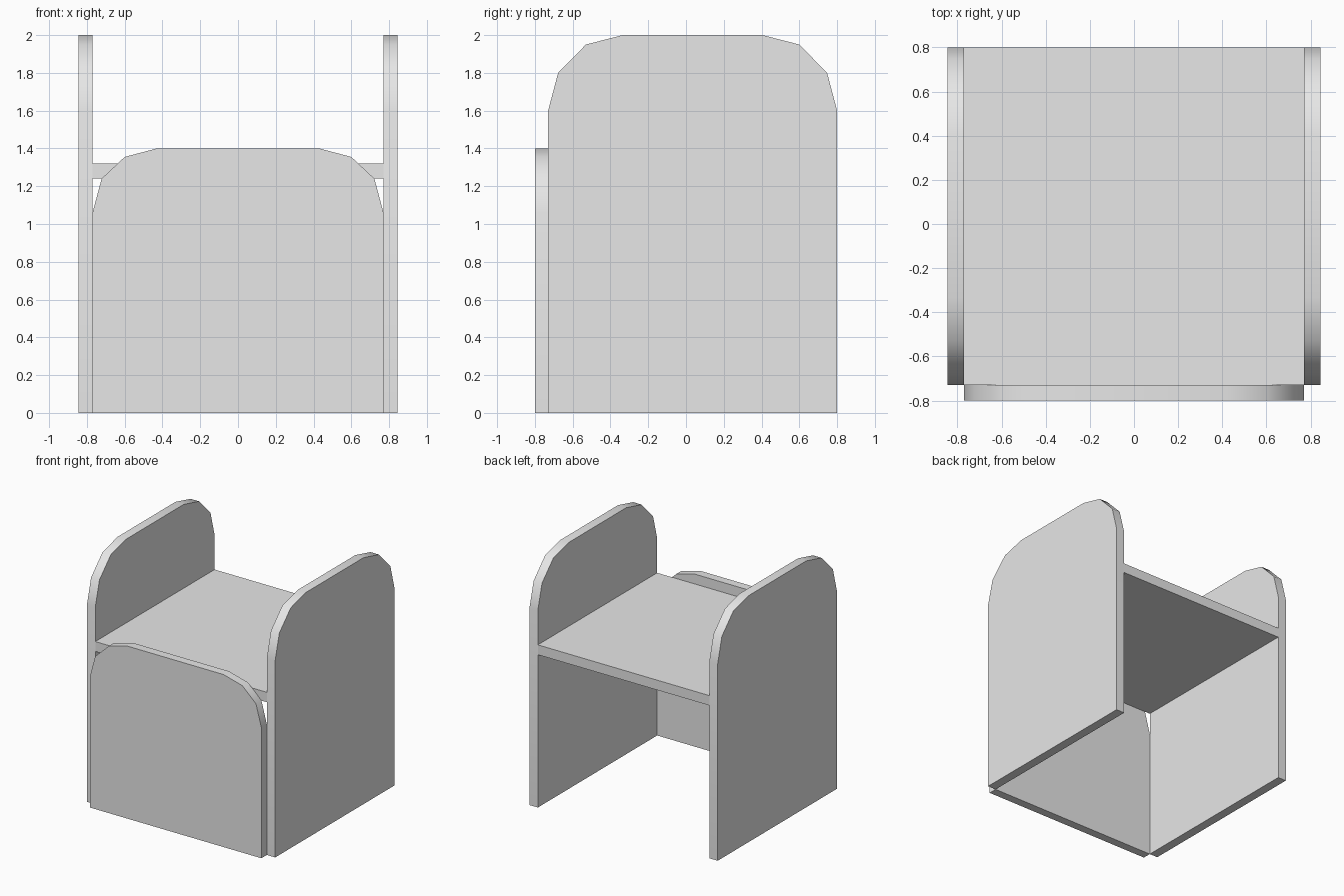
import bpy, bmesh, math
from mathutils import Vector

cube = bpy.data.objects.get("Cube")
if cube:
    bpy.data.objects.remove(cube, do_unlink=True)

GREY = (0.8, 0.8, 0.8, 1.0)
mat = bpy.data.materials.new("light_grey")
mat.use_nodes = True
mat.diffuse_color = GREY
mat.node_tree.nodes["Principled BSDF"].inputs["Base Color"].default_value = GREY

INNER, OUTER = 0.77, 0.845      # inside and outside of the side panels
FRONT, BACK = -0.73, 0.80       # depth of the side panels and seat
MIDDLE = (FRONT + BACK) / 2


def panel(name, points, origin, thickness):
    """Extrude a flat outline of 3D points along a thickness vector."""
    bm = bmesh.new()
    face = bm.faces.new([bm.verts.new(Vector(origin) + Vector(p)) for p in points])
    new = bmesh.ops.extrude_face_region(bm, geom=[face])["geom"]
    bmesh.ops.translate(bm, vec=thickness,
                        verts=[v for v in new if isinstance(v, bmesh.types.BMVert)])
    bmesh.ops.recalc_face_normals(bm, faces=bm.faces)
    mesh = bpy.data.meshes.new(name)
    bm.to_mesh(mesh)
    bm.free()
    mesh.materials.append(mat)
    obj = bpy.data.objects.new(name, mesh)
    bpy.context.collection.objects.link(obj)
    bpy.ops.object.select_all(action="DESELECT")
    obj.select_set(True)
    bpy.context.view_layer.objects.active = obj
    bpy.ops.object.shade_smooth_by_angle(angle=math.radians(40))
    return obj


def arch(half, top, corner):
    """Upright outline with rounded top corners; corner = (inset, drop) steps."""
    right = [(half, 0)] + [(half - inset, top - drop) for inset, drop in corner]
    return right + [(-u, z) for u, z in reversed(right)]


# Side panels, rounded at the top
side = arch((BACK - FRONT) / 2, 2.0,
            [(0, 0.40), (0.053, 0.20), (0.20, 0.05), (0.395, 0)])
for name, x in (("left_side_panel", INNER), ("right_side_panel", -OUTER)):
    panel(name, [(0, u, z) for u, z in side], (x, MIDDLE, 0), (OUTER - INNER, 0, 0))

# Front panel, lower and rounded the same way
front = arch(INNER, 1.4, [(0, 0.34), (0.048, 0.16), (0.17, 0.045), (0.34, 0)])
panel("front_panel", [(u, 0, z) for u, z in front], (0, -0.80, 0), (0, 0.07, 0))

# Seat board between the sides
board = [(-INNER, FRONT, 0), (INNER, FRONT, 0), (INNER, BACK, 0), (-INNER, BACK, 0)]
panel("seat", board, (0, 0, 1.24), (0, 0, 0.08))
